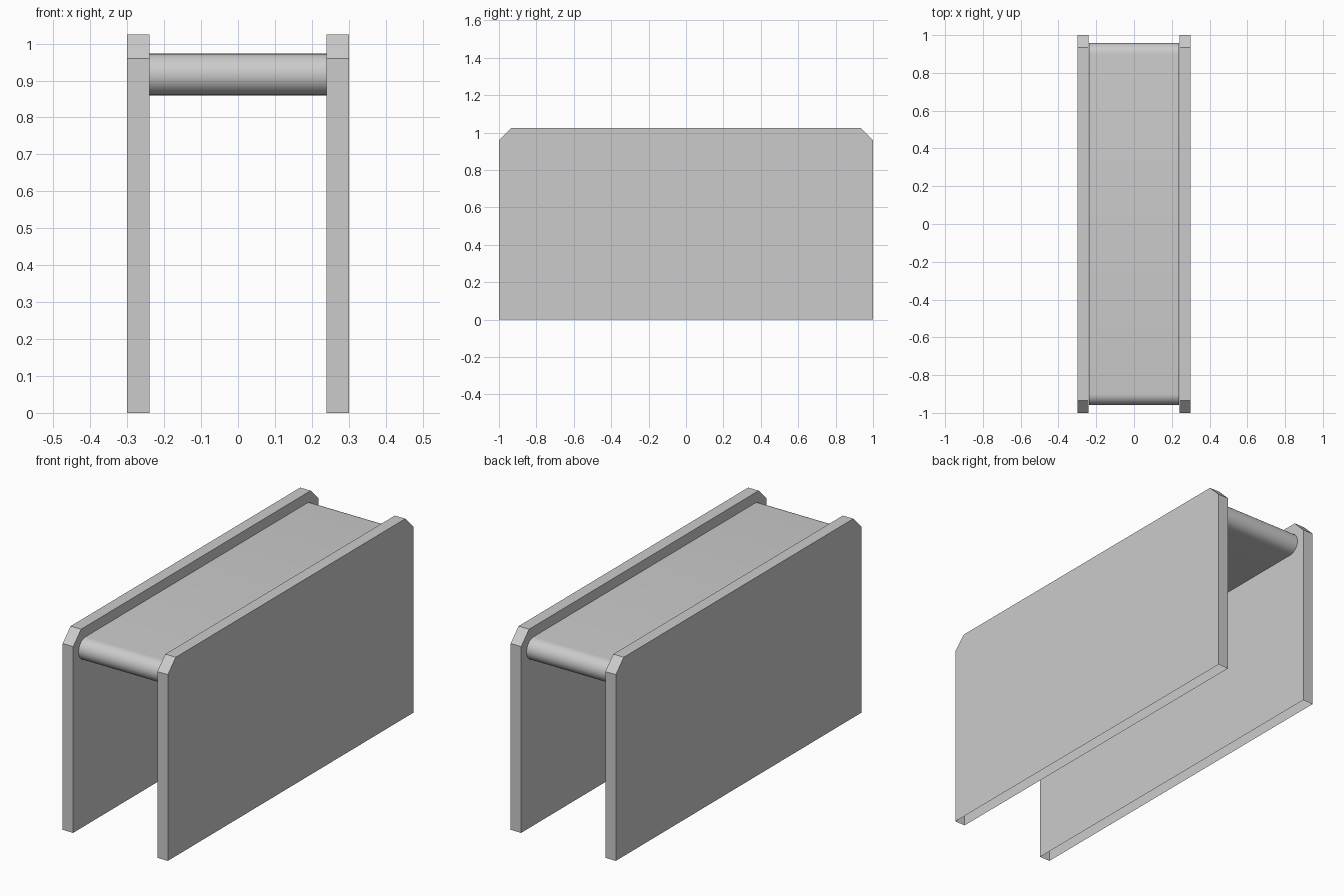
import bpy, bmesh, math

if "Cube" in bpy.data.objects:
    bpy.data.objects.remove(bpy.data.objects["Cube"])


def extrude_profile(name, profile, x0, x1, skip_edges=(), caps=True):
    """Extrude a closed (y, z) profile along x, optionally leaving some sides open."""
    bm = bmesh.new()
    a = [bm.verts.new((x0, y, z)) for y, z in profile]
    b = [bm.verts.new((x1, y, z)) for y, z in profile]
    n = len(profile)
    for i in range(n):
        if i not in skip_edges:
            j = (i + 1) % n
            bm.faces.new((a[i], b[i], b[j], a[j]))
    if caps:
        bm.faces.new(a)
        bm.faces.new(b[::-1])
    bmesh.ops.recalc_face_normals(bm, faces=bm.faces)
    mesh = bpy.data.meshes.new(name)
    bm.to_mesh(mesh)
    bm.free()
    obj = bpy.data.objects.new(name, mesh)
    bpy.context.collection.objects.link(obj)
    return obj


# Side panels: chamfered top corners, open underside (edge 0)
panel = [(-1, 0), (1, 0), (1, 0.96), (0.935, 1.025), (-0.935, 1.025), (-1, 0.96)]
for side, x0, x1 in (("left", -0.30, -0.24), ("right", 0.24, 0.30)):
    extrude_profile(side + "_panel", panel, x0, x1, skip_edges=(0,))

# Belt: long slab with half-round ends
radius, centre_z, centre_y, steps = 0.0565, 0.9165, 0.901, 16
belt_profile = []
for sign, start in ((1, -math.pi / 2), (-1, math.pi / 2)):
    for i in range(steps + 1):
        t = start + math.pi * i / steps
        belt_profile.append((sign * centre_y + radius * math.cos(t),
                             centre_z + radius * math.sin(t)))
belt = extrude_profile("belt", belt_profile, -0.239, 0.239)
bpy.context.view_layer.objects.active = belt
belt.select_set(True)
bpy.ops.object.shade_smooth_by_angle(angle=math.radians(30))
